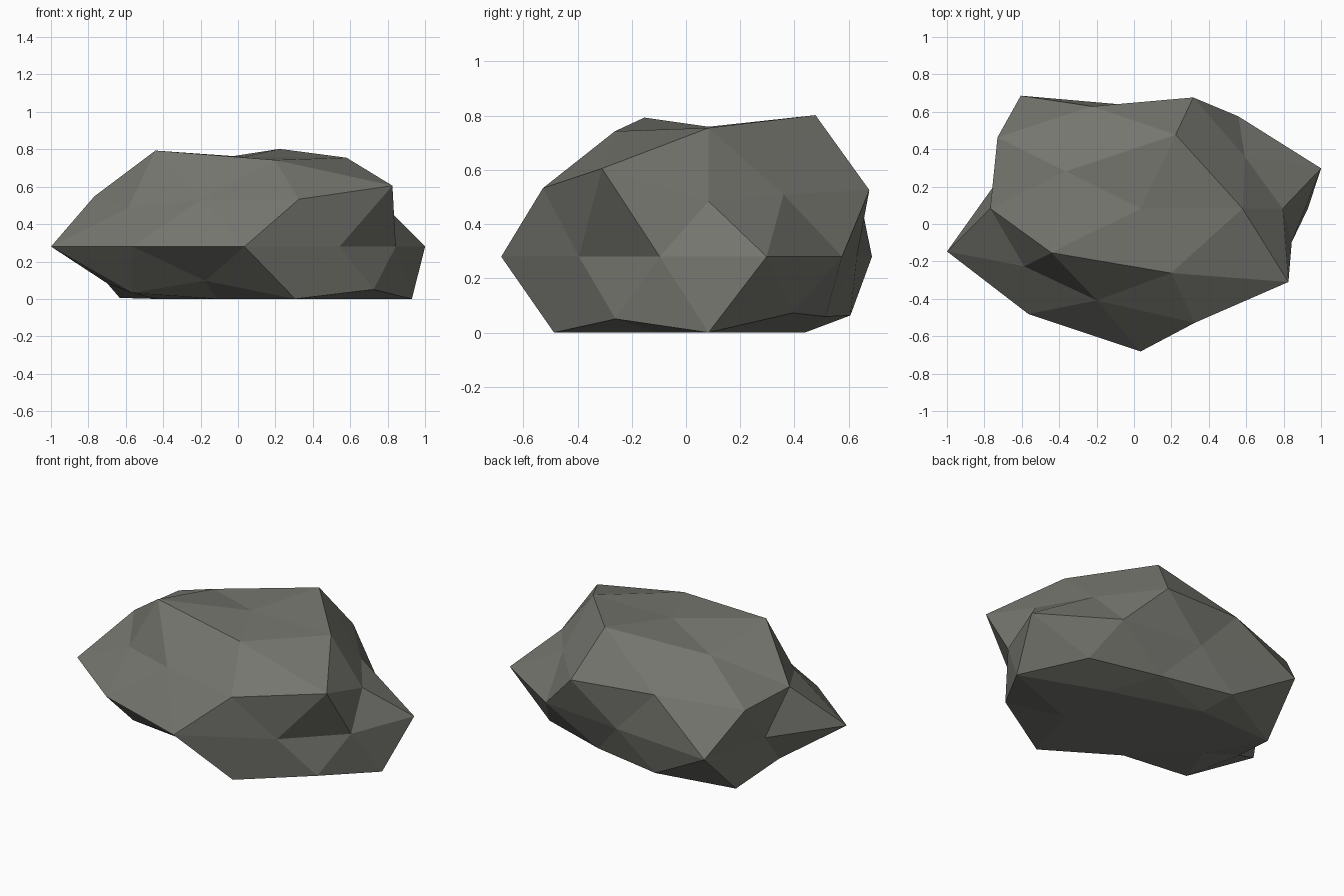
import bpy, bmesh, math

old = bpy.data.objects.get("Cube")
if old:
    bpy.data.objects.remove(old, do_unlink=True)

# Stone colour
stone = bpy.data.materials.new("grey_stone")
stone.use_nodes = True
colour = (0.18, 0.18, 0.16, 1)
stone.diffuse_color = colour
bsdf = next(n for n in stone.node_tree.nodes if n.type == 'BSDF_PRINCIPLED')
bsdf.inputs["Base Color"].default_value = colour
bsdf.inputs["Roughness"].default_value = 0.9

# Boulder bulge per sphere ring, top to bottom, anticlockwise from +x
bulge = [
    [0.89],                                   # crown
    [1.037, 1.154, 0.94, 1.12, 1.01],         # upper shoulder
    [0.81, 0.987, 0.945, 0.888, 1.149],       # shoulder
    [0.85, 1.02, 1.057, 0.86, 1.05],          # lower shoulder
    [1.015, 0.89, 0.80, 1.09, 0.79,
     1.088, 1.02, 1.118, 0.864, 0.85],        # waist
    [0.863, 0.90, 0.82, 0.76, 0.954],         # upper skirt
    [1.052, 0.78, 0.97, 0.875, 1.03],         # lower skirt
    [0.9, 1.04, 0.9, 0.9, 0.9],               # footprint
    [1.0],                                    # base
]
radii = [r for ring in bulge for r in ring]


def ring_order(v):
    angle = round(math.degrees(math.atan2(v.co.y, v.co.x))) % 360
    return (-round(v.co.z, 2), angle)


# Squashed low-poly sphere, pushed in and out, flattened where it rests
bm = bmesh.new()
bmesh.ops.create_icosphere(bm, subdivisions=2, radius=1)
for v, r in zip(sorted(bm.verts, key=ring_order), radii):
    x, y, z = v.co * r
    v.co = (0.035 + x, 0.083 + 0.684 * y, min(max(0.28 + 0.5385 * z, 0), 0.802))
bmesh.ops.recalc_face_normals(bm, faces=bm.faces)

mesh = bpy.data.meshes.new("boulder")
bm.to_mesh(mesh)
bm.free()
mesh.materials.append(stone)
mesh.shade_flat()
boulder = bpy.data.objects.new("boulder", mesh)
bpy.context.scene.collection.objects.link(boulder)
